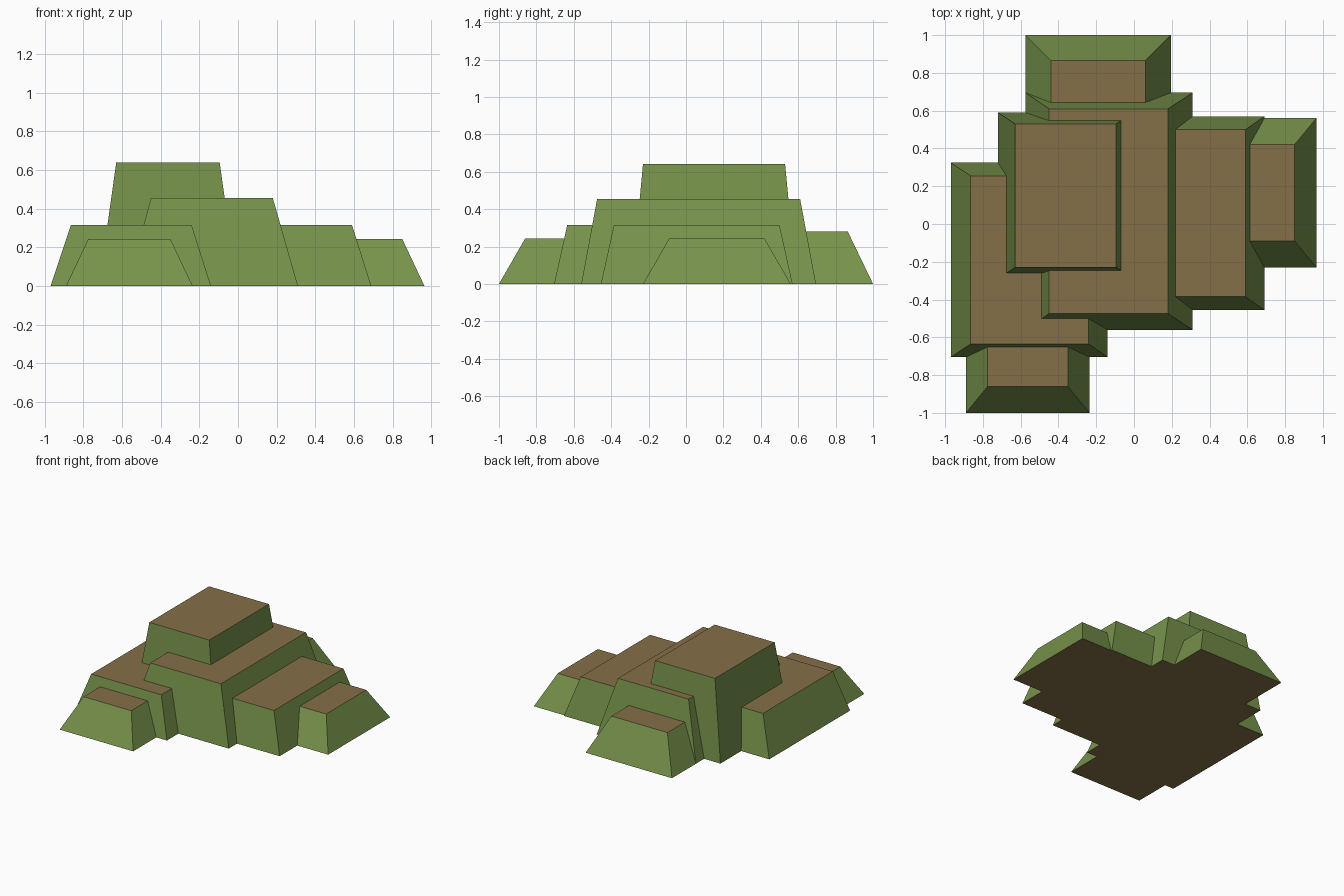
import bpy, bmesh

if "Cube" in bpy.data.objects:
    bpy.data.objects.remove(bpy.data.objects["Cube"])


def material(name, color):
    m = bpy.data.materials.new(name)
    m.diffuse_color = (*color, 1)
    m.use_nodes = True
    m.node_tree.nodes["Principled BSDF"].inputs["Base Color"].default_value = m.diffuse_color
    return m


MATS = [material("grass_green", (0.185, 0.29, 0.07)),
        material("earth_brown", (0.235, 0.16, 0.065))]


def terrace(name, base, top, height):
    """Tapered block; base and top are (x0, x1, y0, y1)."""
    bm = bmesh.new()
    bmesh.ops.create_cube(bm, size=2)
    for v in bm.verts:
        x0, x1, y0, y1 = top if v.co.z > 0 else base
        v.co = (x1 if v.co.x > 0 else x0,
                y1 if v.co.y > 0 else y0,
                height if v.co.z > 0 else 0)
    bm.normal_update()
    # Brown on top and underneath, green on the slopes
    for f in bm.faces:
        f.material_index = 1 if abs(f.normal.z) > 0.99 else 0
    mesh = bpy.data.meshes.new(name)
    bm.to_mesh(mesh)
    bm.free()
    for m in MATS:
        mesh.materials.append(m)
    bpy.context.collection.objects.link(bpy.data.objects.new(name, mesh))


# Summit and the large middle block
terrace("summit", (-0.72, -0.005, -0.29, 0.59), (-0.63, -0.095, -0.23, 0.53), 0.64)
terrace("middle_block", (-0.575, 0.31, -0.56, 0.695), (-0.45, 0.18, -0.475, 0.61), 0.455)
# Side ledges
terrace("left_ledge", (-0.97, -0.14, -0.705, 0.325), (-0.865, -0.24, -0.635, 0.255), 0.315)
terrace("right_ledge", (0.00, 0.69, -0.455, 0.57), (0.10, 0.59, -0.385, 0.50), 0.315)
# Low outer steps
terrace("right_step", (0.40, 0.965, -0.23, 0.56), (0.51, 0.85, -0.09, 0.42), 0.243)
terrace("back_step", (-0.575, 0.195, 0.40, 1.0), (-0.44, 0.06, 0.53, 0.865), 0.28)
terrace("front_step", (-0.89, -0.235, -1.0, -0.35), (-0.775, -0.35, -0.86, -0.49), 0.243)
